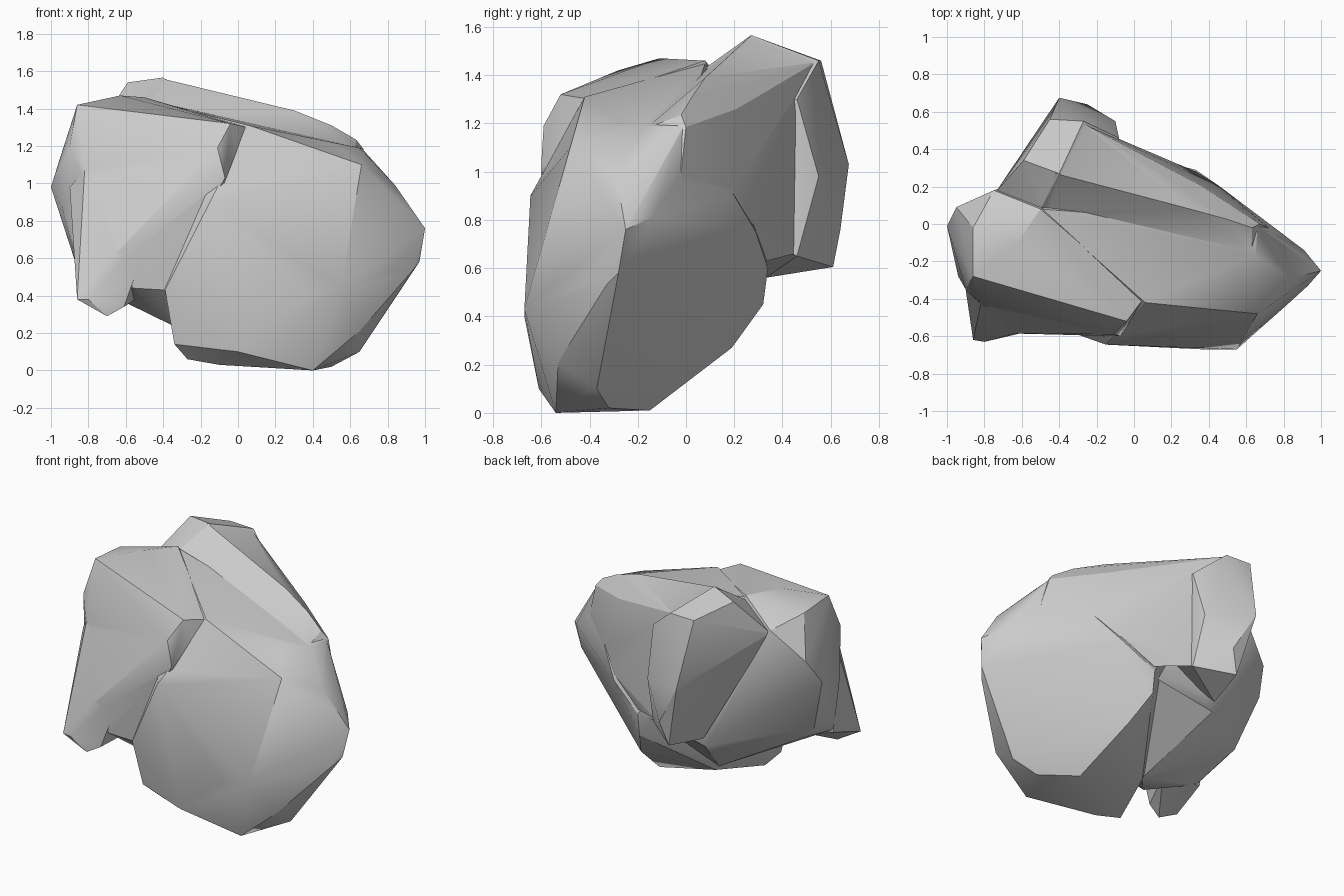
import bpy, bmesh, math


def chunk(name, pts):
    """Faceted stone chunk: convex hull over a few corner points."""
    bm = bmesh.new()
    for p in pts:
        bm.verts.new(p)
    bmesh.ops.convex_hull(bm, input=bm.verts)
    loose = [v for v in bm.verts if not v.link_faces]
    bmesh.ops.delete(bm, geom=loose, context='VERTS')
    bmesh.ops.recalc_face_normals(bm, faces=bm.faces)
    me = bpy.data.meshes.new(name)
    bm.to_mesh(me)
    bm.free()
    ob = bpy.data.objects.new(name, me)
    bpy.context.collection.objects.link(ob)
    return ob


# main body: right-hand bulk with the base
rock = chunk("rock", [
    (.4, -.54, 0), (.65, -.37, .1), (.65, -.53, .21), (.5, -.32, .02), (.3, -.15, .01),
    (-.15, -.1, .13), (-.27, -.45, .06), (-.1, -.48, .03), (0, -.61, .1), (-.34, -.52, .14),
    (-.39, -.56, .43), (.1, -.64, .36), (.55, -.67, .43), (.36, -.67, .4), (-.15, -.645, .9),
    (.06, -.42, 1.31), (.52, -.25, 1.21), (.66, -.48, 1.1), (.84, -.29, .99), (1, -.25, .76),
    (.97, -.28, .58), (.93, -.33, .53), (.82, -.43, .53), (.91, -.14, .81), (.66, -.01, 1.19),
    (.73, -.02, .95), (.65, -.17, 1.19), (.12, .34, .6), (.12, .32, .45), (.33, .29, .75),
    (.2, .19, .27), (.46, .2, .9), (-.5, .08, 1.45)])

# left shoulder, undercut below
shoulder = chunk("left_shoulder", [
    (-.86, -.28, 1.42), (-.9, -.35, 1.2), (-.82, -.42, 1.08), (-1, -.01, .98), (-.95, .09, 1.14),
    (-.75, .18, 1.33), (-.63, -.11, 1.47), (-.5, .08, 1.46), (-.86, -.02, 1.4), (-.94, -.28, .87),
    (-.88, -.1, .61), (-.86, -.3, .55), (-.8, -.1, .52), (-.46, -.565, .78), (-.11, -.59, 1.19),
    (-.07, -.6, 1.03), (-.04, -.52, 1.32), (.05, -.4, 1.3), (-.36, .31, .5), (-.16, -.12, .15),
    (-.37, -.35, .25), (-.39, -.555, .43), (.08, .3, .58), (-.66, -.585, .62), (-.56, -.565, .44),
    (-.82, -.39, .47)])

# small foot at the front left
foot = chunk("front_foot", [
    (-.86, -.62, .38), (-.8, -.63, .38), (-.7, -.6, .29), (-.61, -.58, .34), (-.66, -.59, .63),
    (-.82, -.43, 1.07), (-.9, -.35, .98), (-.83, -.37, .46), (-.46, -.55, .76), (-.52, -.35, .4)])

# overhanging flap at the back
flap = chunk("back_flap", [
    (-.59, .34, 1.54), (-.4, .27, 1.566), (-.45, .56, 1.46), (-.27, .55, 1.46), (-.4, .675, 1.03),
    (-.25, .64, .76), (-.3, .61, .605), (-.1, .55, .98), (-.08, .46, 1.3), (-.08, .46, .65),
    (-.1, .2, .8), (-.1, .1, 1.3), (-.5, .08, 1.43), (-.74, .17, 1.31), (-.36, .33, .56)])

# ridge running down from the flap to the right
ridge = chunk("back_ridge", [
    (-.42, .27, 1.564), (-.28, .54, 1.455), (-.09, .45, 1.3), (-.09, .45, .66), (.12, .335, .63),
    (.33, .28, .78), (.46, .2, .92), (.35, .21, 1.26), (.3, .08, 1.39), (.5, .025, 1.31),
    (.63, -.02, 1.235), (.67, .0, 1.185), (.72, -.02, 1.0), (-.49, .08, 1.42), (.63, -.165, 1.18)])

# fuse the chunks into one rock
parts = (shoulder, foot, flap, ridge)
for part in parts:
    mod = rock.modifiers.new(part.name, 'BOOLEAN')
    mod.operation = 'UNION'
    mod.solver = 'EXACT'
    mod.object = part
dg = bpy.context.evaluated_depsgraph_get()
fused = bpy.data.meshes.new_from_object(rock.evaluated_get(dg))
rock.modifiers.clear()
rock.data = fused
for part in parts:
    bpy.data.objects.remove(part)

# soften shallow creases, keep strong edges
bpy.context.view_layer.objects.active = rock
rock.select_set(True)
bpy.ops.object.shade_smooth_by_angle(angle=math.radians(28))
